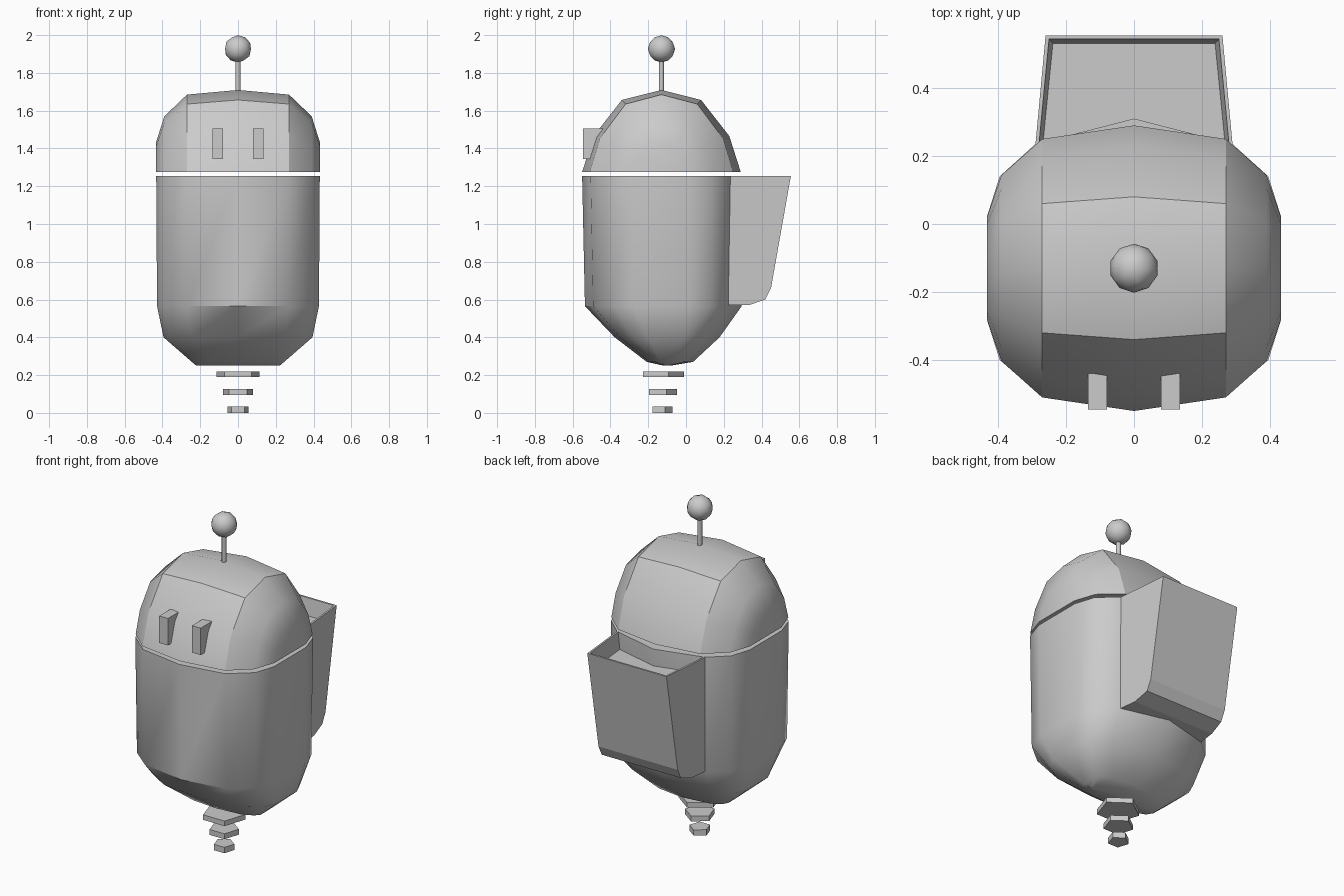
import bpy, bmesh, math

if "Cube" in bpy.data.objects:
    bpy.data.objects.remove(bpy.data.objects["Cube"])

# One flat grey for the whole model
grey = bpy.data.materials.new("plain_grey")
grey.use_nodes = True
grey.diffuse_color = (0.6, 0.6, 0.6, 1)
grey.node_tree.nodes["Principled BSDF"].inputs["Base Color"].default_value = (0.6, 0.6, 0.6, 1)

CY = -0.13  # y of the main axis


def finish(name, bm, angle=None):
    bmesh.ops.recalc_face_normals(bm, faces=bm.faces)
    mesh = bpy.data.meshes.new(name)
    bm.to_mesh(mesh)
    bm.free()
    mesh.materials.append(grey)
    ob = bpy.data.objects.new(name, mesh)
    bpy.context.scene.collection.objects.link(ob)
    if angle:
        bpy.ops.object.select_all(action='DESELECT')
        ob.select_set(True)
        bpy.context.view_layer.objects.active = ob
        bpy.ops.object.shade_smooth_by_angle(angle=math.radians(angle))
    return ob


def loft(rings):
    """Bridge closed rings of equal length and cap both ends."""
    bm = bmesh.new()
    loops = [[bm.verts.new(p) for p in ring] for ring in rings]
    n = len(loops[0])
    for a, b in zip(loops, loops[1:]):
        for i in range(n):
            j = (i + 1) % n
            bm.faces.new((a[i], a[j], b[j], b[i]))
    bm.faces.new(loops[0])
    bm.faces.new(loops[-1])
    return bm


def prism(name, sides, radius, z0, z1, turn=0.0, angle=None):
    def ring(z):
        return [(radius * math.cos(turn + math.tau * i / sides),
                 CY + radius * math.sin(turn + math.tau * i / sides), z) for i in range(sides)]
    return finish(name, loft([ring(z0), ring(z1)]), angle)


# Body: one plan outline, scaled at each height; the bottom narrows to a keel
half = [(.27, -.505), (.395, -.40), (.433, -.28), (.433, .02), (.395, .14), (.29, .235)]
outline = [(0, -.55)] + half + [(0, .31)] + [(-x, y) for x, y in reversed(half)]
levels = [  # z, x scale, y scale, y centre
    (.25, .51, .04, -.10), (.27, .565, .285, -.085), (.40, .91, .645, -.10),
    (.565, .99, .965, -.12), (1.255, 1, 1, -.12)]
finish("body", loft([[(x * sx, c + (y + .12) * sy, z) for x, y in outline]
                     for z, sx, sy, c in levels]), 35)

# Head dome: arched section, shrinking toward both sides
arch = [(-.38, 0), (-.325, .18), (-.19, .36), (0, .41), (.19, .36), (.325, .18), (.38, 0)]
right = [(.433, .39, .39), (.39, .72, .72), (.27, 1, 1)]  # x, y scale, z scale
stations = [(-x, a, b) for x, a, b in right] + [(0, 1.105, 1.06)] + right[::-1]
finish("head_dome", loft([[(x, CY + y * sy, 1.275 + z * sz) for y, z in arch]
                          for x, sy, sz in stations]), 32)

# Back pocket: side profile with half widths, then a shallow recess in the top
profile = [  # y, z, half width
    (.20, 1.254, .293), (.20, .57, .285), (.33, .57, .27),
    (.42, .60, .26), (.45, .66, .26), (.555, 1.254, .26)]
bm = loft([[(s * w, y, z) for y, z, w in profile] for s in (-1, 1)])
bmesh.ops.recalc_face_normals(bm, faces=bm.faces)
top = max(bm.faces, key=lambda f: f.calc_center_median().z)
bmesh.ops.inset_individual(bm, faces=[top], thickness=.015)
bmesh.ops.inset_individual(bm, faces=[top], thickness=.017, depth=-.1)
finish("back_pocket", bm)

# Eyes: upright blocks set into the dome front
for side, s in (("left", 1), ("right", -1)):
    bm = bmesh.new()
    bmesh.ops.create_cube(bm, size=1)
    for v in bm.verts:
        v.co = (s * .1075 + v.co.x * .057, -.4925 + v.co.y * .105, 1.425 + v.co.z * .16)
    finish(side + "_eye", bm)

# Antenna
prism("antenna_rod", 12, .013, 1.68, 1.88, angle=35)
bm = bmesh.new()
bmesh.ops.create_icosphere(bm, subdivisions=2, radius=.072)
bmesh.ops.translate(bm, verts=bm.verts, vec=(0, CY, 1.927))
finish("antenna_ball", bm, 60)

# Three floating five-sided plates under the body
for name, radius, z0, z1 in (("upper_plate", .12, .19, .22),
                             ("middle_plate", .083, .095, .127),
                             ("lower_plate", .058, 0, .035)):
    prism(name, 5, radius, z0, z1, turn=math.pi / 2)
